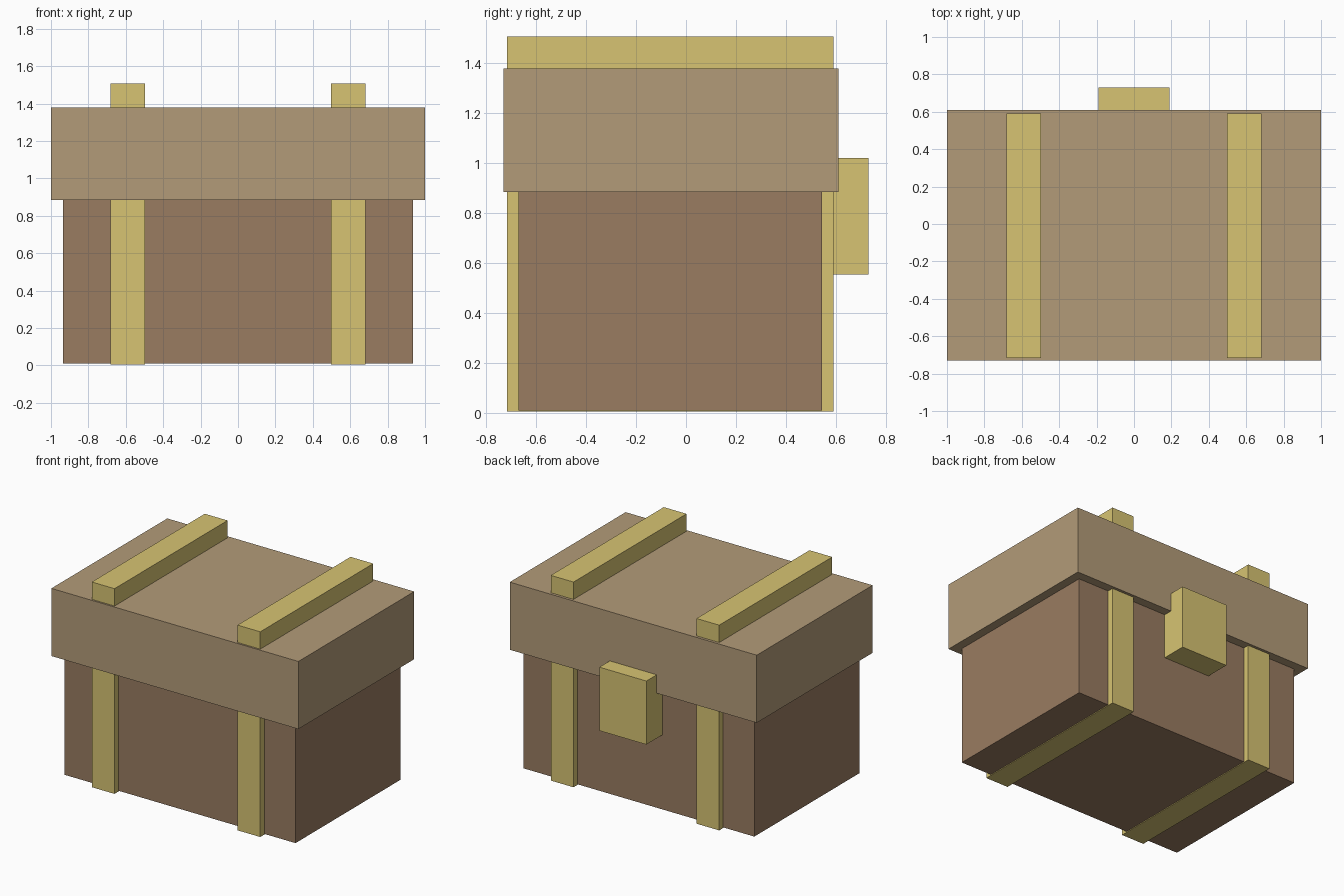
import bpy

if "Cube" in bpy.data.objects:
    bpy.data.objects.remove(bpy.data.objects["Cube"])


def material(name, rgb):
    m = bpy.data.materials.new(name)
    m.diffuse_color = (*rgb, 1.0)
    m.use_nodes = True
    m.node_tree.nodes["Principled BSDF"].inputs["Base Color"].default_value = m.diffuse_color
    return m


def box(name, lo, hi, mat):
    """Axis-aligned box between two corners."""
    centre = [(a + b) / 2 for a, b in zip(lo, hi)]
    bpy.ops.mesh.primitive_cube_add(size=1, location=centre)
    ob = bpy.context.object
    ob.name = name
    ob.scale = [b - a for a, b in zip(lo, hi)]
    bpy.ops.object.transform_apply(location=False, rotation=False, scale=True)
    ob.data.materials.append(mat)
    return ob


wood = material("dark_wood", (0.32, 0.20, 0.12))
lid_wood = material("light_wood", (0.45, 0.33, 0.19))
brass = material("brass", (0.68, 0.55, 0.17))

# Chest body and overhanging lid
box("chest_body", (-0.935, -0.67, 0.01), (0.935, 0.545, 0.95), wood)
box("chest_lid", (-1.0, -0.73, 0.885), (1.0, 0.61, 1.38), lid_wood)

# Straps running right round the chest, proud of body and lid top
for side, x in (("left", -0.59), ("right", 0.59)):
    box(f"{side}_strap", (x - 0.092, -0.717, 0.005), (x + 0.092, 0.59, 1.507), brass)

# Latch on the back face
box("latch", (-0.19, 0.53, 0.555), (0.19, 0.73, 1.02), brass)
